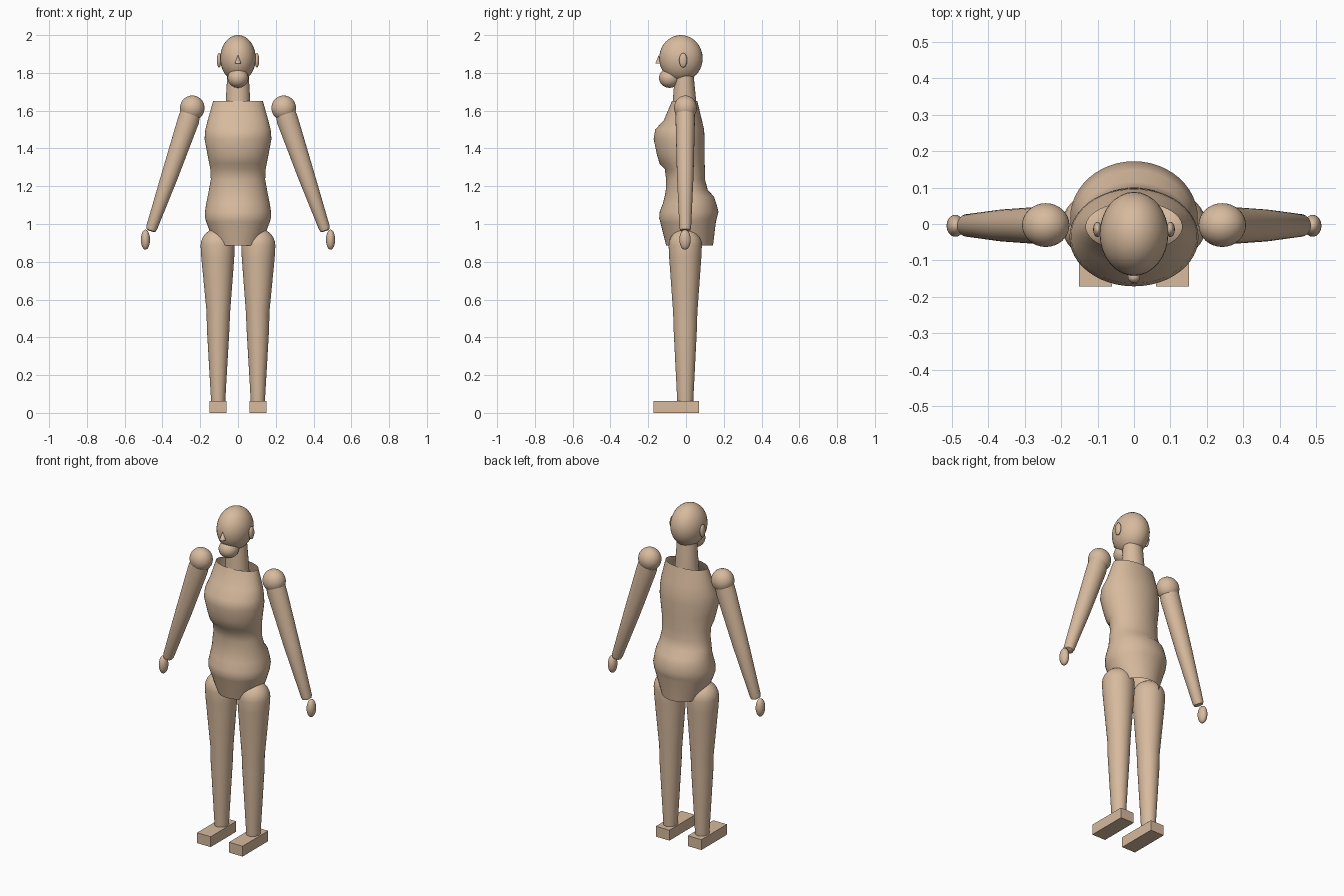
import bpy, bmesh, math

if "Cube" in bpy.data.objects:
    bpy.data.objects.remove(bpy.data.objects["Cube"])

skin = bpy.data.materials.new("skin")
skin.diffuse_color = (0.68, 0.49, 0.34, 1)
skin.use_nodes = True
skin.node_tree.nodes["Principled BSDF"].inputs["Base Color"].default_value = skin.diffuse_color


def finish(name, bm, angle=40, smooth=True):
    bmesh.ops.recalc_face_normals(bm, faces=bm.faces)
    me = bpy.data.meshes.new(name)
    bm.to_mesh(me)
    bm.free()
    ob = bpy.data.objects.new(name, me)
    bpy.context.collection.objects.link(ob)
    me.materials.append(skin)
    if smooth:
        bpy.ops.object.select_all(action='DESELECT')
        ob.select_set(True)
        bpy.context.view_layer.objects.active = ob
        bpy.ops.object.shade_smooth_by_angle(angle=math.radians(angle))
    return ob


def ellipsoid(name, centre, radii):
    bm = bmesh.new()
    bmesh.ops.create_uvsphere(bm, u_segments=32, v_segments=20, radius=1)
    bmesh.ops.scale(bm, vec=radii, verts=bm.verts)
    bmesh.ops.translate(bm, vec=centre, verts=bm.verts)
    return finish(name, bm)


def loft(name, rings, caps=True, tilt=0.0, n=40):
    """Skin elliptical rings given as (x, y, z, rx, ry); tilt leans them about y."""
    bm = bmesh.new()
    loops = []
    for x, y, z, rx, ry in rings:
        loop = []
        for i in range(n):
            a = 2 * math.pi * i / n
            u = rx * math.cos(a)
            loop.append(bm.verts.new((x + u * math.cos(tilt), y + ry * math.sin(a),
                                      z + u * math.sin(tilt))))
        loops.append(loop)
    for lo, hi in zip(loops, loops[1:]):
        for i in range(n):
            j = (i + 1) % n
            bm.faces.new((lo[i], lo[j], hi[j], hi[i]))
    if caps:
        bm.faces.new(loops[0])
        bm.faces.new(loops[-1])
    return finish(name, bm)


# Head, chin, nose, neck
ellipsoid("head", (0, -0.027, 1.877), (0.094, 0.115, 0.123))
ellipsoid("chin", (0, -0.087, 1.773), (0.055, 0.056, 0.052))
bm = bmesh.new()
bmesh.ops.create_cone(bm, cap_ends=True, segments=24, radius1=0.017, radius2=0, depth=0.045)
bmesh.ops.translate(bm, vec=(0, -0.145, 1.872), verts=bm.verts)
finish("nose", bm)
loft("neck", [(0, -0.008, 1.60, 0.068, 0.064), (0, -0.008, 1.65, 0.065, 0.062),
              (0, -0.010, 1.82, 0.055, 0.047)])

# Torso: open tube; profile is z, half width, front y, back y
profile = [
    (0.885, 0.120, -0.105, 0.143), (1.010, 0.168, -0.136, 0.158),
    (1.030, 0.174, -0.142, 0.163), (1.065, 0.175, -0.139, 0.172),
    (1.110, 0.168, -0.122, 0.160), (1.145, 0.161, -0.113, 0.148),
    (1.180, 0.154, -0.107, 0.115), (1.235, 0.144, -0.105, 0.101),
    (1.290, 0.146, -0.112, 0.100), (1.320, 0.152, -0.140, 0.099),
    (1.370, 0.162, -0.155, 0.099), (1.450, 0.177, -0.171, 0.098),
    (1.500, 0.173, -0.163, 0.096), (1.550, 0.160, -0.117, 0.084),
    (1.650, 0.132, -0.075, 0.060),
]
loft("torso", [(0, (f + b) / 2, z, w, (b - f) / 2) for z, w, f, b in profile], caps=False, n=48)

for side, s in (("left", 1), ("right", -1)):
    # Ears, shoulders, hands
    ellipsoid(side + "_ear", (s * 0.1, -0.015, 1.867), (0.012, 0.021, 0.038))
    ellipsoid(side + "_shoulder", (s * 0.242, -0.003, 1.614), (0.065, 0.06, 0.066))
    ellipsoid(side + "_hand", (s * 0.49, -0.005, 0.917), (0.024, 0.03, 0.053))

    # Arm: leaning tapered tube with rounded wrist
    arm = [(0.248, 1.600, 0.052, 0.050), (0.262, 1.550, 0.057, 0.051),
           (0.360, 1.260, 0.045, 0.044), (0.457, 0.980, 0.030, 0.031),
           (0.461, 0.966, 0.025, 0.027), (0.462, 0.962, 0.014, 0.016)]
    loft(side + "_arm", [(s * x, -0.004, z, rx, ry) for x, z, rx, ry in arm],
         tilt=s * 0.33)

    # Leg: tapered tube with domed top
    leg = [(0.105, 0.055, 0.037, 0.042), (0.105, 0.45, 0.060, 0.062),
           (0.104, 0.53, 0.062, 0.064), (0.107, 0.82, 0.087, 0.085)]
    leg += [(0.108, 0.886 + 0.09 * math.sin(t), 0.09 * math.cos(t), 0.088 * math.cos(t))
            for t in (math.radians(d) for d in (0, 15, 30, 45, 60, 75, 88))]
    loft(side + "_leg", [(s * x, -0.004, z, rx, ry) for x, z, rx, ry in leg])

    # Foot: plain block
    bm = bmesh.new()
    bmesh.ops.create_cube(bm, size=1)
    bmesh.ops.scale(bm, vec=(0.09, 0.242, 0.062), verts=bm.verts)
    bmesh.ops.translate(bm, vec=(s * 0.106, -0.051, 0.031), verts=bm.verts)
    finish(side + "_foot", bm, smooth=False)
